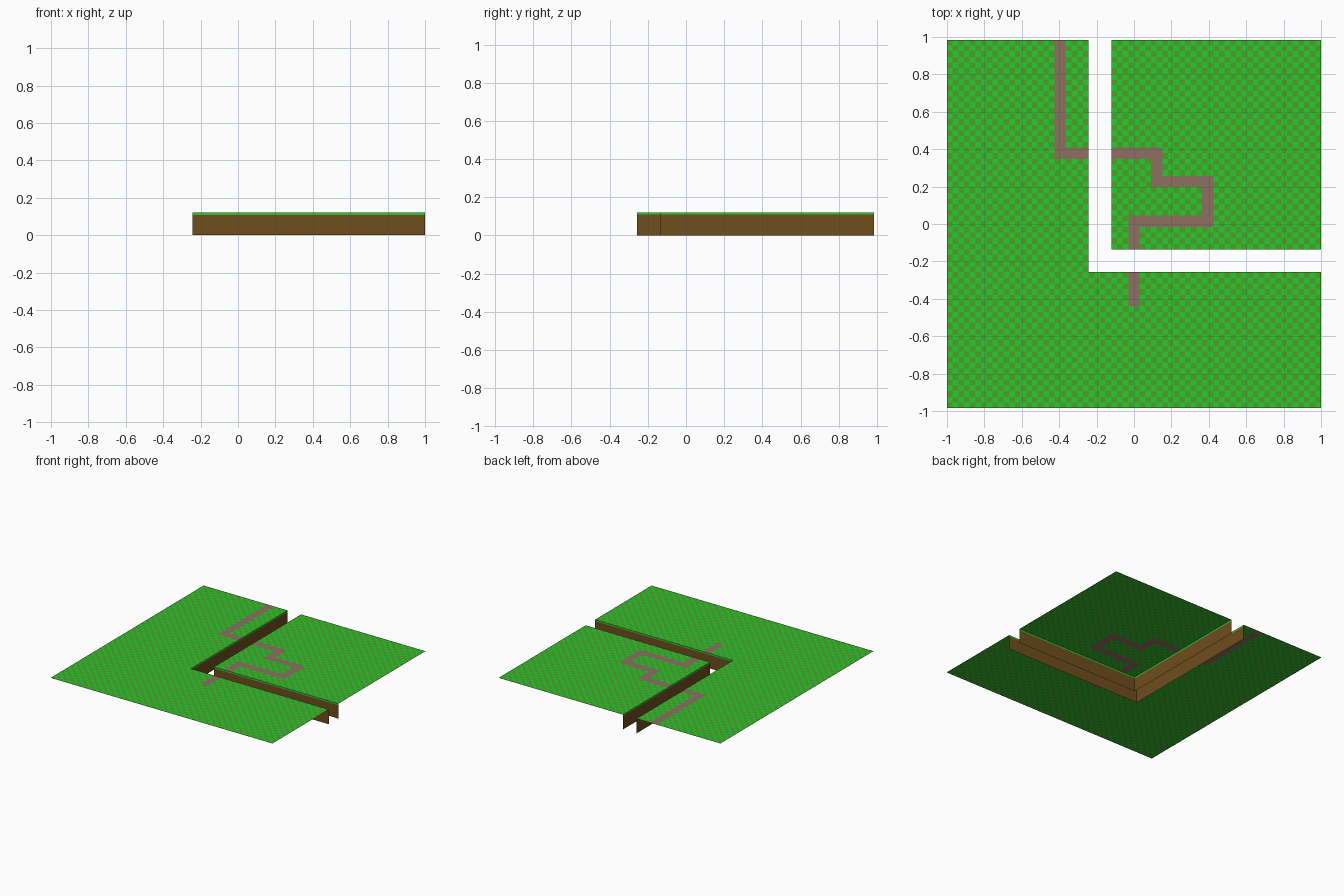
import bpy, bmesh

if "Cube" in bpy.data.objects:
    bpy.data.objects.remove(bpy.data.objects["Cube"])

U = 1 / 33            # one ground tile
TOP = 0.121           # ground height
LIP = 0.109           # where the grass edge starts on the banks


def material(name, rgb):
    m = bpy.data.materials.new(name)
    m.diffuse_color = (*rgb, 1)
    m.use_nodes = True
    m.node_tree.nodes["Principled BSDF"].inputs["Base Color"].default_value = m.diffuse_color
    return m


LIGHT = material("light_grass", (0.02, 0.60, 0.03))
DARK = material("dark_grass", (0.07, 0.36, 0.02))
PATH = material("path", (0.27, 0.16, 0.12))
EARTH = material("earth", (0.16, 0.075, 0.012))

# Path strips in tile units: x0, x1, y0, y1
STRIPS = [(-14, -12, 11.5, 32.5), (-14, 5, 11.5, 13.5), (3, 5, 6.5, 13.5),
          (3, 14, 6.5, 8.5), (12, 14, -0.5, 8.5), (-1, 14, -0.5, 1.5),
          (-1, 1, -14.5, 1.5)]


def finish(bm, name, mats):
    bmesh.ops.remove_doubles(bm, verts=bm.verts, dist=1e-5)
    me = bpy.data.meshes.new(name)
    bm.to_mesh(me)
    bm.free()
    for m in mats:
        me.materials.append(m)
    ob = bpy.data.objects.new(name, me)
    bpy.context.collection.objects.link(ob)


def quad(bm, pts, mat):
    bm.faces.new([bm.verts.new(p) for p in pts]).material_index = mat


def ground(name, inside):
    """Checkered open sheet made of every tile accepted by inside()."""
    bm = bmesh.new()
    for i in range(-33, 33):
        for j in range(65):
            y = j - 32.5
            cx, cy = i + 0.5, y + 0.5
            if not inside(cx, cy):
                continue
            on_path = any(a < cx < b and c < cy < d for a, b, c, d in STRIPS)
            mat = 2 if on_path else (i + j) % 2
            quad(bm, [(a * U, b * U, TOP) for a, b in
                      ((i, y), (i + 1, y), (i + 1, y + 1), (i, y + 1))], mat)
    finish(bm, name, [LIGHT, DARK, PATH])


def bank(name, x, y, flip):
    """L-shaped stream bank: earth wall with a thin grass lip."""
    line = [(x * U, 32.5 * U), (x * U, y * U), (33 * U, y * U)]
    if flip:
        line.reverse()
    bm = bmesh.new()
    for (ax, ay), (bx, by) in zip(line, line[1:]):
        for z0, z1, mat in ((0, LIP, 0), (LIP, TOP, 1)):
            quad(bm, [(ax, ay, z0), (bx, by, z0), (bx, by, z1), (ax, ay, z1)], mat)
    finish(bm, name, [EARTH, LIGHT])


# Ground on both sides of the dry stream bed
ground("outer_ground", lambda x, y: x < -8 or y < -8.5)
ground("inner_ground", lambda x, y: x > -4 and y > -4.5)

# Banks facing into the stream bed
bank("outer_bank", -8, -8.5, True)
bank("inner_bank", -4, -4.5, False)
